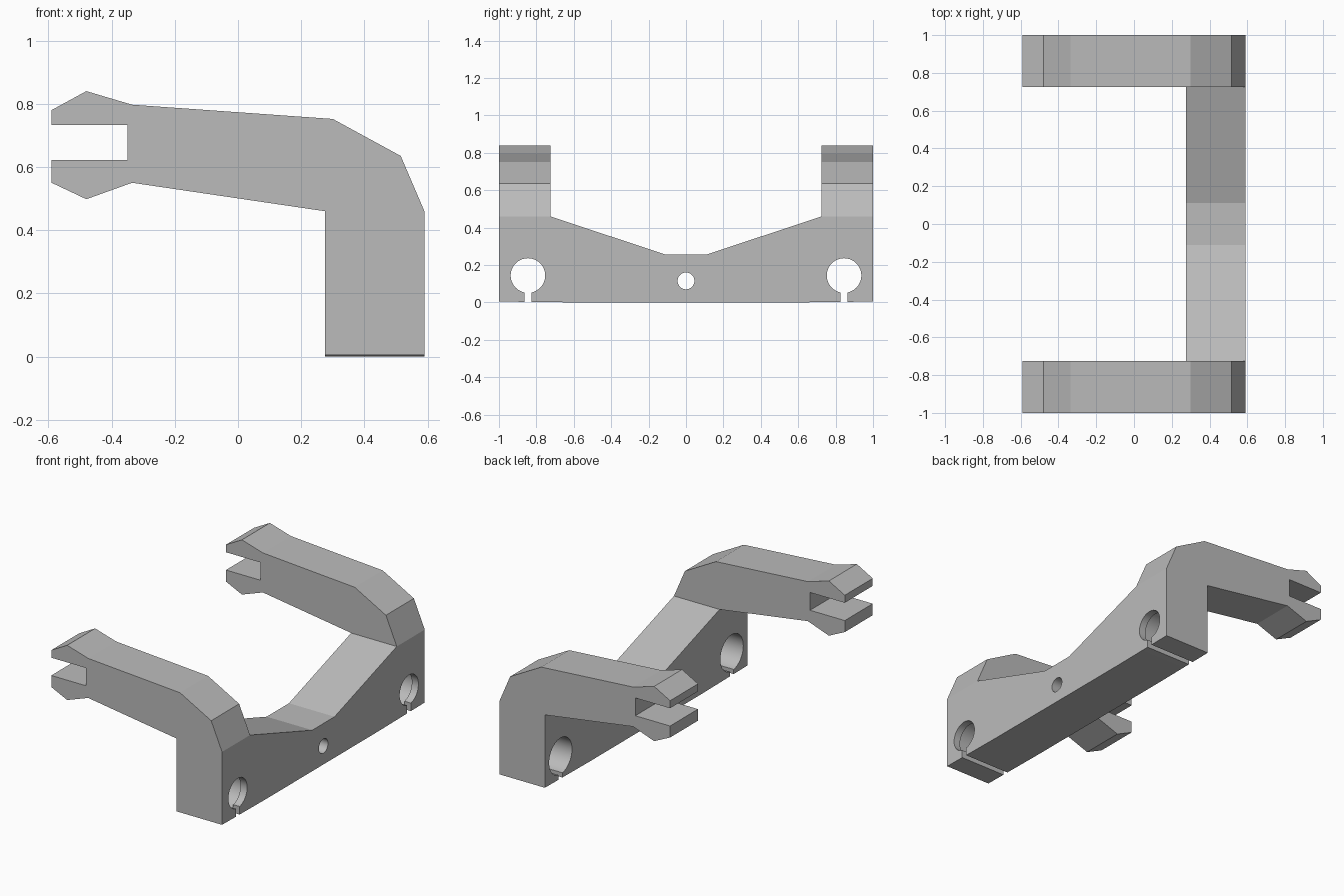
import bpy, bmesh, math
from mathutils import Vector

cube = bpy.data.objects.get("Cube")
if cube:
    bpy.data.objects.remove(cube, do_unlink=True)

grey = bpy.data.materials.new("plain grey")
grey.use_nodes = True
COLOR = (0.5, 0.5, 0.5, 1)
grey.diffuse_color = COLOR
grey.node_tree.nodes["Principled BSDF"].inputs["Base Color"].default_value = COLOR


def prism(name, points, axis, start, end):
    """Extrude a profile along x (points are y, z) or along y (points are x, z)."""
    bm = bmesh.new()
    if axis == "x":
        verts = [bm.verts.new((start, a, b)) for a, b in points]
        step = Vector((end - start, 0, 0))
    else:
        verts = [bm.verts.new((a, start, b)) for a, b in points]
        step = Vector((0, end - start, 0))
    face = bm.faces.new(verts)
    out = bmesh.ops.extrude_face_region(bm, geom=[face], use_keep_orig=True)
    moved = [g for g in out["geom"] if isinstance(g, bmesh.types.BMVert)]
    bmesh.ops.translate(bm, verts=moved, vec=step)
    bmesh.ops.recalc_face_normals(bm, faces=bm.faces)
    mesh = bpy.data.meshes.new(name)
    bm.to_mesh(mesh)
    bm.free()
    mesh.materials.append(grey)
    obj = bpy.data.objects.new(name, mesh)
    bpy.context.collection.objects.link(obj)
    return obj


def circle(y, z, r, n=48):
    return [(y + r * math.cos(math.tau * i / n), z + r * math.sin(math.tau * i / n))
            for i in range(n)]


def combine(target, tool, operation):
    """Apply a boolean and remove the tool object."""
    mod = target.modifiers.new("boolean", "BOOLEAN")
    mod.operation, mod.solver, mod.object = operation, "EXACT", tool
    bpy.context.view_layer.objects.active = target
    bpy.ops.object.modifier_apply(modifier=mod.name)
    bpy.data.objects.remove(tool, do_unlink=True)


BACK, FRONT = 0.275, 0.59

# Cross bridge with the dipped top and the two leg ends
half = [(0.11, 0.256), (0.724, 0.46), (1, 0.46), (1, 0.005), (0.56, 0)]
bridge = half + [(-y, z) for y, z in reversed(half)]
bracket = prism("clip_bracket", bridge, "x", BACK, FRONT)

# Arms with forked tips
arm = [(-0.59, 0.78), (-0.48, 0.84), (-0.335, 0.797), (0.30, 0.752),
       (0.515, 0.635), (FRONT, 0.46), (FRONT, 0.3), (BACK, 0.3), (BACK, 0.46),
       (-0.335, 0.55), (-0.48, 0.498), (-0.59, 0.55), (-0.59, 0.622),
       (-0.35, 0.622), (-0.35, 0.733), (-0.59, 0.733)]
for side in (-1, 1):
    combine(bracket, prism("arm", arm, "y", side * 0.724, side * 1), "UNION")

# Rod holes: narrow lip outside, wider bore inside, slot through the bottom
for side in (-1, 1):
    y = side * 0.845
    slot = [(y - 0.018, -0.1), (y + 0.018, -0.1), (y + 0.018, 0.12), (y - 0.018, 0.12)]
    for name, profile, start, end in (
            ("lip_cutter", circle(y, 0.144, 0.0925), 0.2, 0.7),
            ("bore_cutter", circle(y, 0.144, 0.113), 0.2, FRONT - 0.045),
            ("slot_cutter", slot, 0.2, 0.7)):
        combine(bracket, prism(name, profile, "x", start, end), "DIFFERENCE")

# Small centre hole
combine(bracket, prism("hole_cutter", circle(0, 0.115, 0.045, 32), "x", 0.2, 0.7), "DIFFERENCE")

# Tidy flat regions and smooth only the round walls
bm = bmesh.new()
bm.from_mesh(bracket.data)
bmesh.ops.remove_doubles(bm, verts=bm.verts, dist=0.0001)
bmesh.ops.dissolve_limit(bm, angle_limit=0.002, verts=bm.verts, edges=bm.edges)
bm.to_mesh(bracket.data)
bm.free()
bpy.ops.object.select_all(action="DESELECT")
bracket.select_set(True)
bpy.context.view_layer.objects.active = bracket
bpy.ops.object.shade_smooth_by_angle(angle=math.radians(12))
